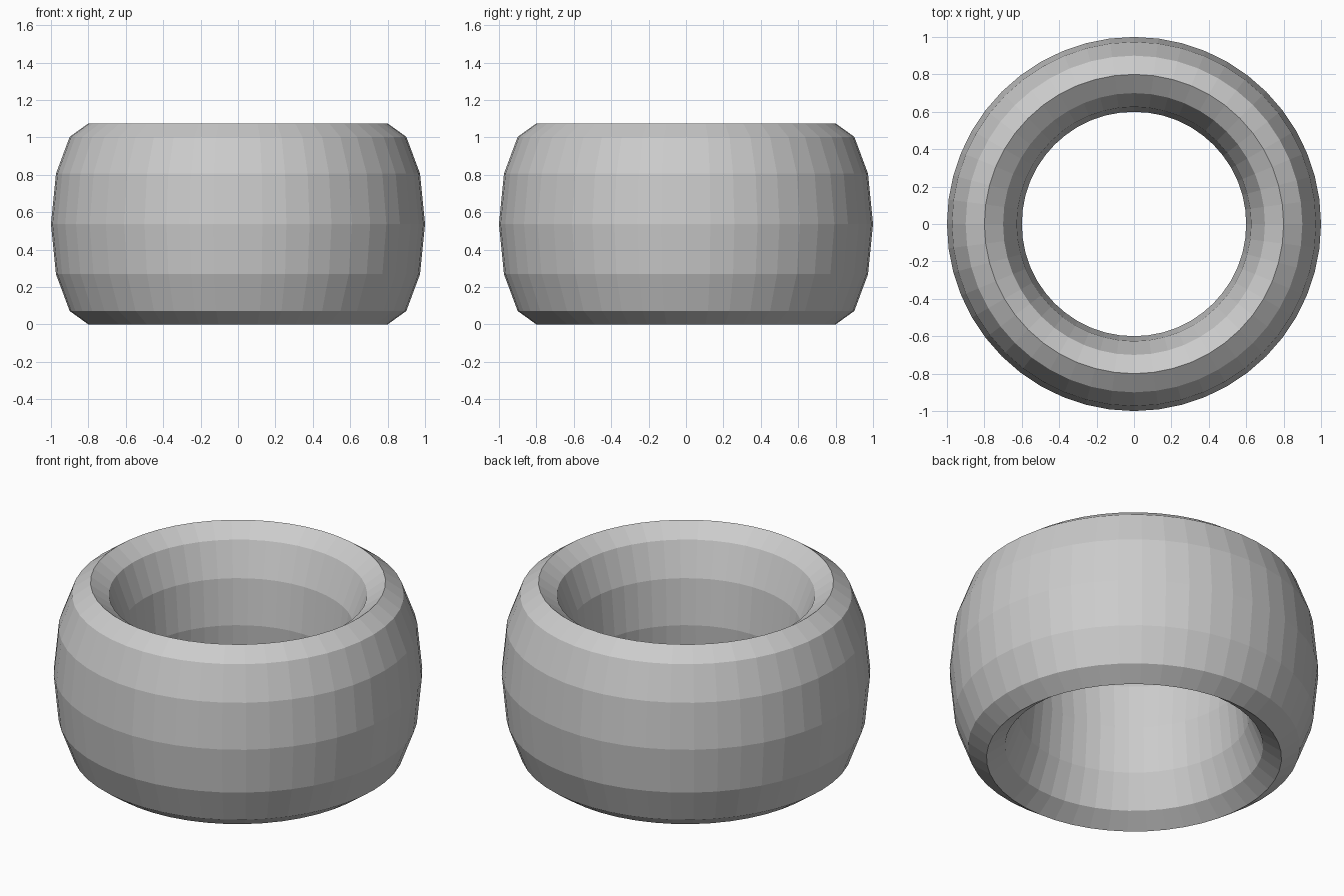
import bpy

if "Cube" in bpy.data.objects:
    bpy.data.objects.remove(bpy.data.objects["Cube"])

# Ring: a 48 x 12 flat-shaded torus, stretched vertically into a tall band
HEIGHT = 1.075
TUBE = 0.2
bpy.ops.mesh.primitive_torus_add(
    major_segments=48, minor_segments=12,
    major_radius=0.8, minor_radius=TUBE,
    location=(0, 0, HEIGHT / 2))
ring = bpy.context.object
ring.name = "ring_band"
ring.scale.z = HEIGHT / (2 * TUBE)
bpy.ops.object.transform_apply(location=False, rotation=False, scale=True)
bpy.ops.object.shade_flat()
